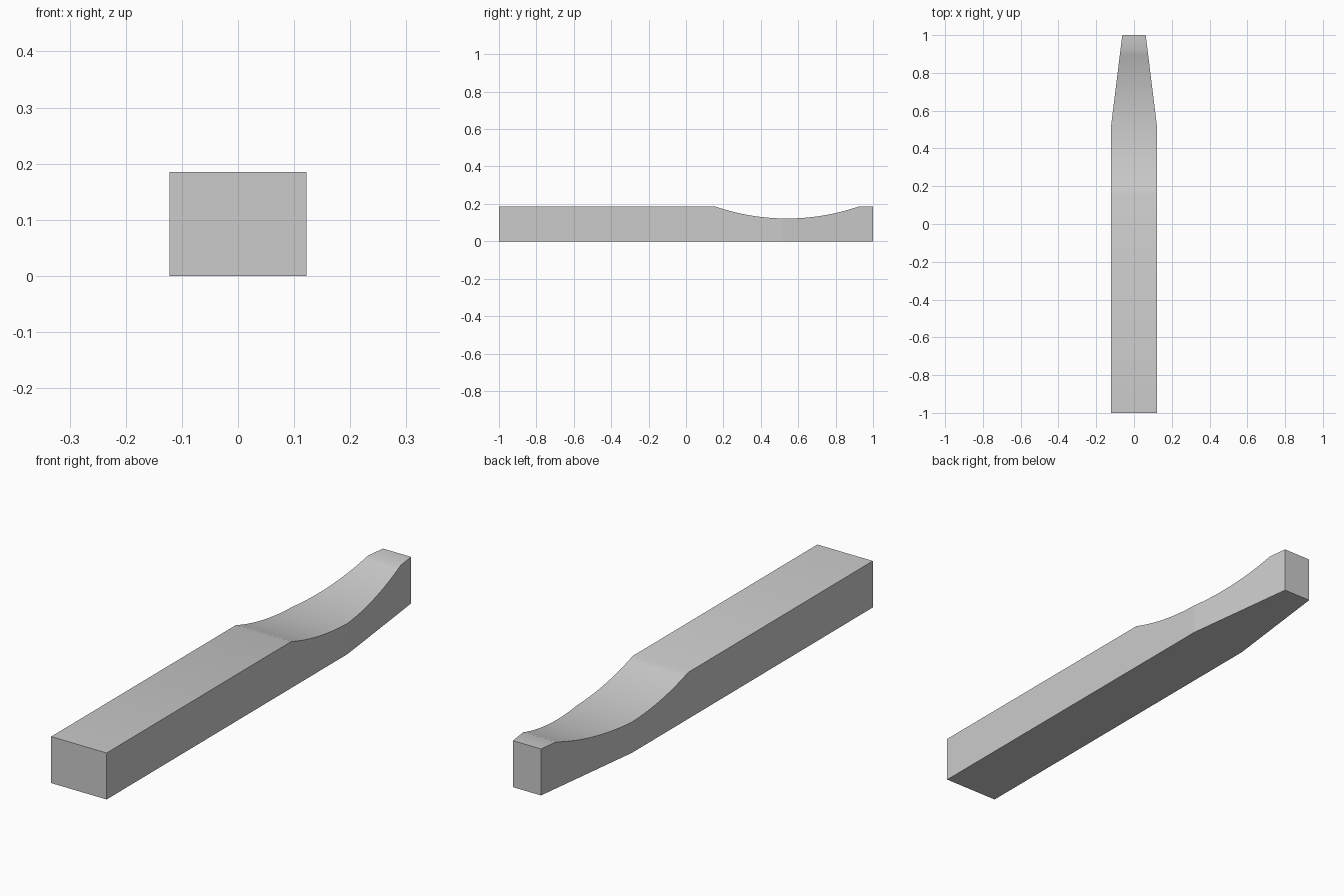
import bpy, bmesh, math

cube = bpy.data.objects.get("Cube")
if cube:
    bpy.data.objects.remove(cube, do_unlink=True)

HALF_WIDTH, TIP_HALF_WIDTH, HEIGHT = 0.122, 0.062, 0.185
TAPER_Y = 0.515
SCOOP_Y, SCOOP_HALF, SCOOP_DEPTH = 0.54, 0.38, 0.063
RADIUS = (SCOOP_HALF ** 2 + SCOOP_DEPTH ** 2) / (2 * SCOOP_DEPTH)
SEGMENTS = 32


def top_height(y):
    """Flat top with a shallow circular scoop."""
    d = y - SCOOP_Y
    if abs(d) >= SCOOP_HALF:
        return HEIGHT
    return HEIGHT - SCOOP_DEPTH + RADIUS - math.sqrt(RADIUS ** 2 - d ** 2)


def half_width(y):
    """Straight sides that narrow towards the back tip."""
    t = max(0, (y - TAPER_Y) / (1 - TAPER_Y))
    return HALF_WIDTH + (TIP_HALF_WIDTH - HALF_WIDTH) * t


# Stations along the length
start = SCOOP_Y - SCOOP_HALF
stations = [start + 2 * SCOOP_HALF * i / SEGMENTS for i in range(SEGMENTS + 1)]
stations = sorted(stations + [-1, 1, TAPER_Y])

# Bar skinned from rectangular sections
bm = bmesh.new()
rings = []
for y in stations:
    w, h = half_width(y), top_height(y)
    rings.append([bm.verts.new((x, y, z)) for x, z in ((-w, 0), (w, 0), (w, h), (-w, h))])
for a, b in zip(rings, rings[1:]):
    for i in range(4):
        j = (i + 1) % 4
        bm.faces.new((a[i], a[j], b[j], b[i]))
bm.faces.new(rings[0])
bm.faces.new(rings[-1])
bmesh.ops.recalc_face_normals(bm, faces=bm.faces)
mesh = bpy.data.meshes.new("scooped_bar")
bm.to_mesh(mesh)
bm.free()
bar = bpy.data.objects.new("scooped_bar", mesh)
bpy.context.collection.objects.link(bar)

# Plain grey
grey = bpy.data.materials.new("plain_grey")
grey.use_nodes = True
color = (0.6, 0.6, 0.6, 1)
grey.diffuse_color = color
grey.node_tree.nodes["Principled BSDF"].inputs["Base Color"].default_value = color
mesh.materials.append(grey)

# Smooth scoop, sharp long edges
bpy.context.view_layer.objects.active = bar
bar.select_set(True)
bpy.ops.object.shade_smooth_by_angle(angle=math.radians(30))
